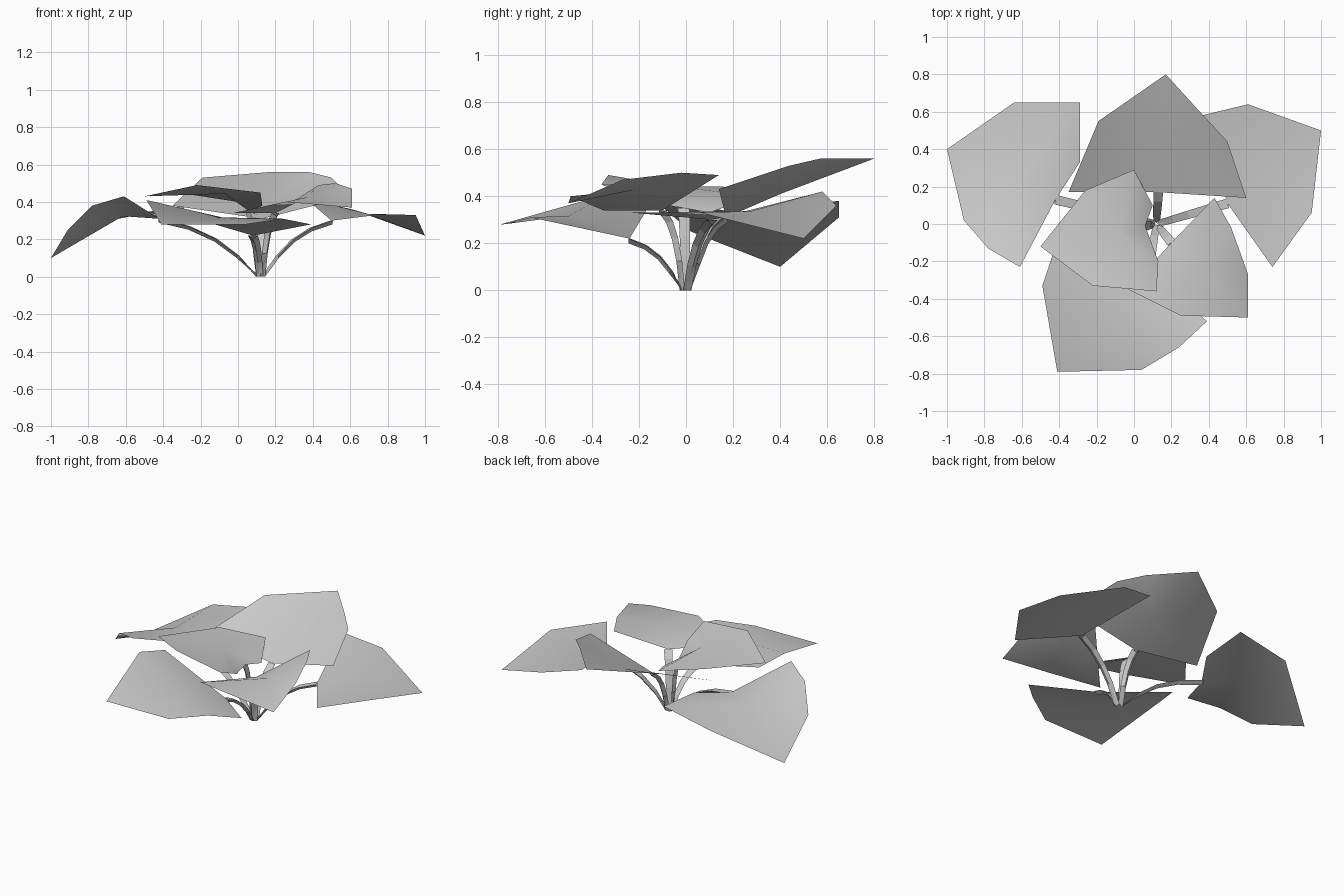
import bpy, bmesh
from mathutils import Vector

if "Cube" in bpy.data.objects:
    bpy.data.objects.remove(bpy.data.objects["Cube"])

ROOT = Vector((0.12, 0, 0))


def make_object(name, bm, smooth):
    bmesh.ops.recalc_face_normals(bm, faces=bm.faces)
    me = bpy.data.meshes.new(name)
    bm.to_mesh(me)
    bm.free()
    ob = bpy.data.objects.new(name, me)
    bpy.context.collection.objects.link(ob)
    for p in me.polygons:
        p.use_smooth = smooth
    return ob


# Leaf blade: outline starts at the stem joint, fanned around a domed or cupped middle
def leaf(name, outline, dome):
    bm = bmesh.new()
    ring = [bm.verts.new(p) for p in outline]
    mean = sum((v.co for v in ring), Vector()) / len(ring)
    c = bm.verts.new(mean + Vector((0, 0, dome)))
    for i, v in enumerate(ring):
        bm.faces.new((c, v, ring[(i + 1) % len(ring)]))
    ob = make_object(name, bm, True)
    if ob.data.polygons[0].normal.z < 0:
        ob.data.flip_normals()


# Stem: three-sided tapering tube, rising from the root and arching outward
def stem(name, joint):
    joint = Vector(joint)
    out = Vector((joint.x - ROOT.x, joint.y, 0))
    away = out.normalized()
    side = Vector((-away.y, away.x, 0))
    start = ROOT + away * 0.02
    ctrl = ROOT + out * 0.37 + Vector((0, 0, joint.z * 0.82))
    bm = bmesh.new()
    rings = []
    for i in range(5):
        t = i / 4
        p = start * (1 - t) ** 2 + ctrl * 2 * t * (1 - t) + joint * t * t
        d = ((ctrl - start) * (1 - t) + (joint - ctrl) * t).normalized()
        up = side.cross(d) if i else -away
        w = 0.018 + 0.008 * t
        rings.append([bm.verts.new(p + side * w), bm.verts.new(p - side * w),
                      bm.verts.new(p + up * w * 0.8)])
    for a, b in zip(rings, rings[1:]):
        for k in range(3):
            j = (k + 1) % 3
            bm.faces.new((a[k], a[j], b[j], b[k]))
    make_object(name, bm, False)


# Stem joint first, then the corners of the blade
LEAVES = {
    "left": [(-0.42, 0.13, 0.31), (-0.61, -0.23, 0.43), (-0.78, -0.13, 0.38),
             (-0.91, 0.02, 0.25), (-1, 0.4, 0.1), (-0.64, 0.65, 0.31),
             (-0.29, 0.65, 0.38), (-0.29, 0.33, 0.35)],
    "right": [(0.5, 0.11, 0.3), (0.36, 0.58, 0.42), (0.61, 0.64, 0.36),
              (1, 0.5, 0.22), (0.95, 0.06, 0.33), (0.74, -0.23, 0.33)],
    "back": [(0.13, 0.17, 0.31), (-0.35, 0.17, 0.38), (-0.19, 0.55, 0.53),
             (0.17, 0.8, 0.56), (0.38, 0.57, 0.56), (0.5, 0.44, 0.53),
             (0.6, 0.14, 0.43)],
    "front": [(0.08, -0.24, 0.22), (-0.43, -0.15, 0.37), (-0.49, -0.33, 0.41),
              (-0.41, -0.79, 0.28), (0.04, -0.78, 0.28), (0.24, -0.66, 0.31),
              (0.39, -0.52, 0.28)],
    "front_right": [(0.2, -0.1, 0.34), (-0.03, -0.35, 0.34), (0.25, -0.49, 0.4),
                    (0.61, -0.5, 0.37), (0.61, -0.27, 0.47), (0.52, -0.02, 0.5),
                    (0.43, 0.14, 0.49)],
    "middle": [(0.06, -0.01, 0.35), (0.1, 0.1, 0.33), (0, 0.29, 0.4),
               (-0.26, 0.18, 0.44), (-0.5, -0.12, 0.43), (-0.22, -0.33, 0.49),
               (0.12, -0.36, 0.45), (0.13, -0.2, 0.38)],
}
DOME = {"back": -0.06, "middle": 0.035}

for name, outline in LEAVES.items():
    leaf(name + "_leaf", outline, DOME.get(name, 0.01))
    stem(name + "_stem", outline[0])
